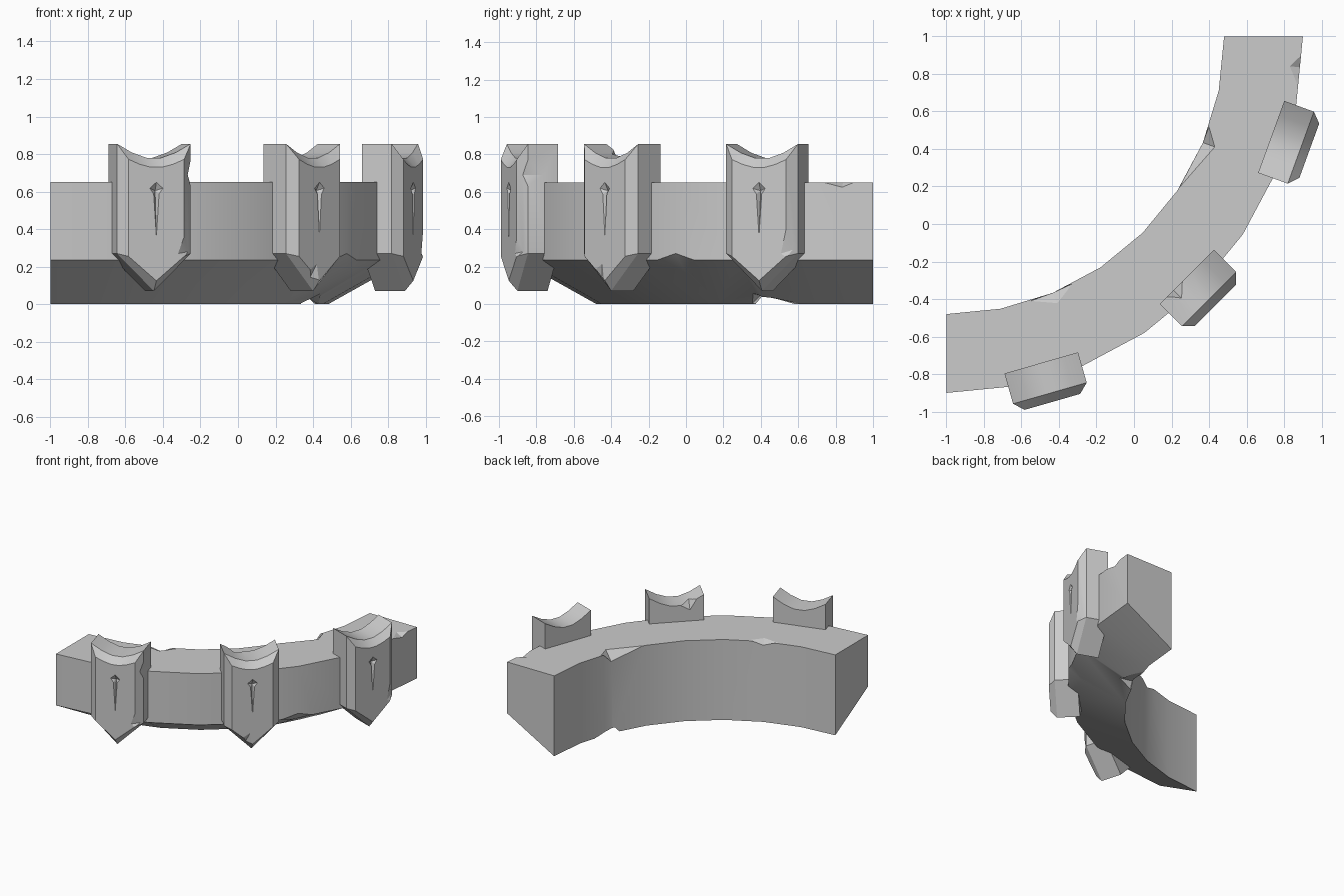
import bpy, bmesh
from math import sin, cos, radians
from mathutils import Vector, Matrix

cube = bpy.data.objects.get("Cube")
if cube:
    bpy.data.objects.remove(cube)

stone = bpy.data.materials.new("grey stone")
stone.use_nodes = True
GREY = (0.6, 0.6, 0.6, 1)
stone.diffuse_color = GREY
stone.node_tree.nodes["Principled BSDF"].inputs["Base Color"].default_value = GREY

INNER, OUTER, TOP, EAVE = 1.48, 1.9, 0.65, 0.235
SEGMENTS = 8


def polar(angle, radius, z):
    """Point on the curved wall, angle in degrees from the front."""
    a = radians(angle)
    return Vector((-1 + radius * sin(a), 1 - radius * cos(a), z))


def make_object(name, bm):
    bmesh.ops.recalc_face_normals(bm, faces=bm.faces)
    mesh = bpy.data.meshes.new(name)
    bm.to_mesh(mesh)
    bm.free()
    mesh.materials.append(stone)
    obj = bpy.data.objects.new(name, mesh)
    bpy.context.collection.objects.link(obj)
    return obj


def loft(name, rings, tip=None):
    """Skin a list of equal rings, capping the start and end (or closing to a tip)."""
    bm = bmesh.new()
    loops = [[bm.verts.new(p) for p in ring] for ring in rings]
    n = len(rings[0])
    for a, b in zip(loops, loops[1:]):
        for i in range(n):
            j = (i + 1) % n
            bm.faces.new((a[i], a[j], b[j], b[i]))
    bm.faces.new(loops[0])
    if tip:
        end = bm.verts.new(tip)
        for i in range(n):
            bm.faces.new((loops[-1][i], loops[-1][(i + 1) % n], end))
    else:
        bm.faces.new(loops[-1])
    return make_object(name, bm)


def chip(a, b, c, d, outward):
    """Cutter for a chipped edge: a, b on the edge, c, d on the two faces."""
    bm = bmesh.new()
    out = (Vector(a) + Vector(b)) / 2 + Vector(outward) * 0.03
    for p in (a, b, c, d, out):
        bm.verts.new(p)
    bmesh.ops.convex_hull(bm, input=bm.verts)
    return make_object("chip_cutter", bm)


def carve(obj, cutters):
    bpy.context.view_layer.objects.active = obj
    for cutter in cutters:
        cutter.hide_render = True
        mod = obj.modifiers.new("carve", "BOOLEAN")
        mod.operation, mod.solver, mod.object = "DIFFERENCE", "EXACT", cutter
        bpy.ops.object.modifier_apply(modifier=mod.name)
        bpy.data.objects.remove(cutter)


def finish(obj):
    bpy.ops.object.select_all(action="DESELECT")
    obj.select_set(True)
    bpy.context.view_layer.objects.active = obj
    bpy.ops.object.shade_smooth_by_angle(angle=radians(25))


# Curved wall with a sloping underside
section = [(INNER, 0), (INNER, TOP), (OUTER, TOP), (OUTER, EAVE)]
wall = loft("curved_wall", [[polar(90 * i / SEGMENTS, r, z) for r, z in section]
                            for i in range(SEGMENTS + 1)])


def under(radius):
    return EAVE * (radius - INNER) / (OUTER - INNER)


def wall_chip(a, b, radius, z, c, d, side, up):
    """Chip between angles a and b; c, d are (angle, radius, z) on the faces."""
    outward = polar((a + b) / 2, side, 0) - polar(0, 0, 0) + Vector((0, 0, up))
    return chip(polar(a, radius, z), polar(b, radius, z), polar(*c), polar(*d), outward)


carve(wall, [
    wall_chip(17.7, 27, INNER, TOP, (22.6, 1.54, TOP), (22.5, INNER, 0.62), -1, 1),
    wall_chip(57, 71, INNER, TOP, (67.6, 1.547, TOP), (67.5, INNER, 0.58), -1, 1),
    wall_chip(81.8, 87, OUTER - 0.004, TOP, (85, 1.837, TOP), (85, OUTER, 0.62), 1, 1),
    wall_chip(52, 60, OUTER - 0.004, EAVE, (56, 1.8, under(1.8)), (56.25, OUTER, 0.27), 1, -1),
    wall_chip(64, 75, INNER, 0, (66, 1.58, under(1.58)), (66, INNER, 0.045), -1, -1),
])
finish(wall)


# Shield-shaped merlons: hollowed top, pointed foot, bevelled front
def outline(depth, half, corner, dip, shoulder, foot):
    """Shield outline in local space: x across, -y outward, z up."""
    pts = [(0, foot), (half, shoulder)]
    for s in (1, 0.6, 0.2, -0.2, -0.6, -1):
        pts.append((half * s, dip + (corner - dip) * abs(s) ** 1.7))
    pts.append((-half, shoulder))
    return [(x, -depth, z) for x, z in pts]


SIDE, FACE = 0.168, 0.216
BODY = (0.204, 0.855, 0.775, 0.27, 0.07)


def shield(name, angle, turn, chips):
    obj = loft(name, [outline(0, *BODY), outline(SIDE, *BODY),
                      outline(FACE, 0.154, 0.772, 0.727, 0.255, 0.125)])
    # Dagger-shaped dent in the front
    right = [(0, 0.65), (0.036, 0.618), (0.015, 0.588), (0, 0.36)]
    dagger = right + [(-x, z) for x, z in right[2:0:-1]]
    dent = loft("dagger_cutter", [[(x, -y, z) for x, z in dagger]
                                  for y in (FACE + 0.02, FACE)],
                tip=(0, 0.025 - FACE, 0.605))
    carve(obj, [dent] + [chip(*c) for c in chips])
    obj.matrix_world = (Matrix.Translation(polar(angle, 1.812, 0))
                        @ Matrix.Rotation(radians(turn), 4, "Z"))
    finish(obj)


w = BODY[0]
shield("left_end_shield", 72.8, 70, [
    ((0.154, -FACE, 0.25), (0.154, -FACE, 0.4), (0.125, -FACE, 0.27),
     (0.185, -0.187, 0.29), (1, -1, 0))])
shield("middle_shield", 45, 45, [
    ((-0.16, 0, 0.84), (-0.03, 0, 0.78), (-0.1, -0.06, 0.80),
     (-0.1, 0, 0.74), (0, 1, 1)),
    ((-0.07, -FACE, 0.184), (-0.005, -FACE, 0.13), (-0.02, -FACE, 0.215),
     (-0.05, -0.19, 0.135), (-0.5, -1, -1))])
shield("right_end_shield", 16.2, 16, [
    ((w, -SIDE, 0.63), (w, -SIDE, 0.77), (w, -0.08, 0.69),
     (0.18, -0.19, 0.69), (1, -0.6, 0)),
    ((0.154, -FACE, 0.25), (0.154, -FACE, 0.36), (0.12, -FACE, 0.27),
     (0.185, -0.187, 0.28), (1, -1, 0))])
